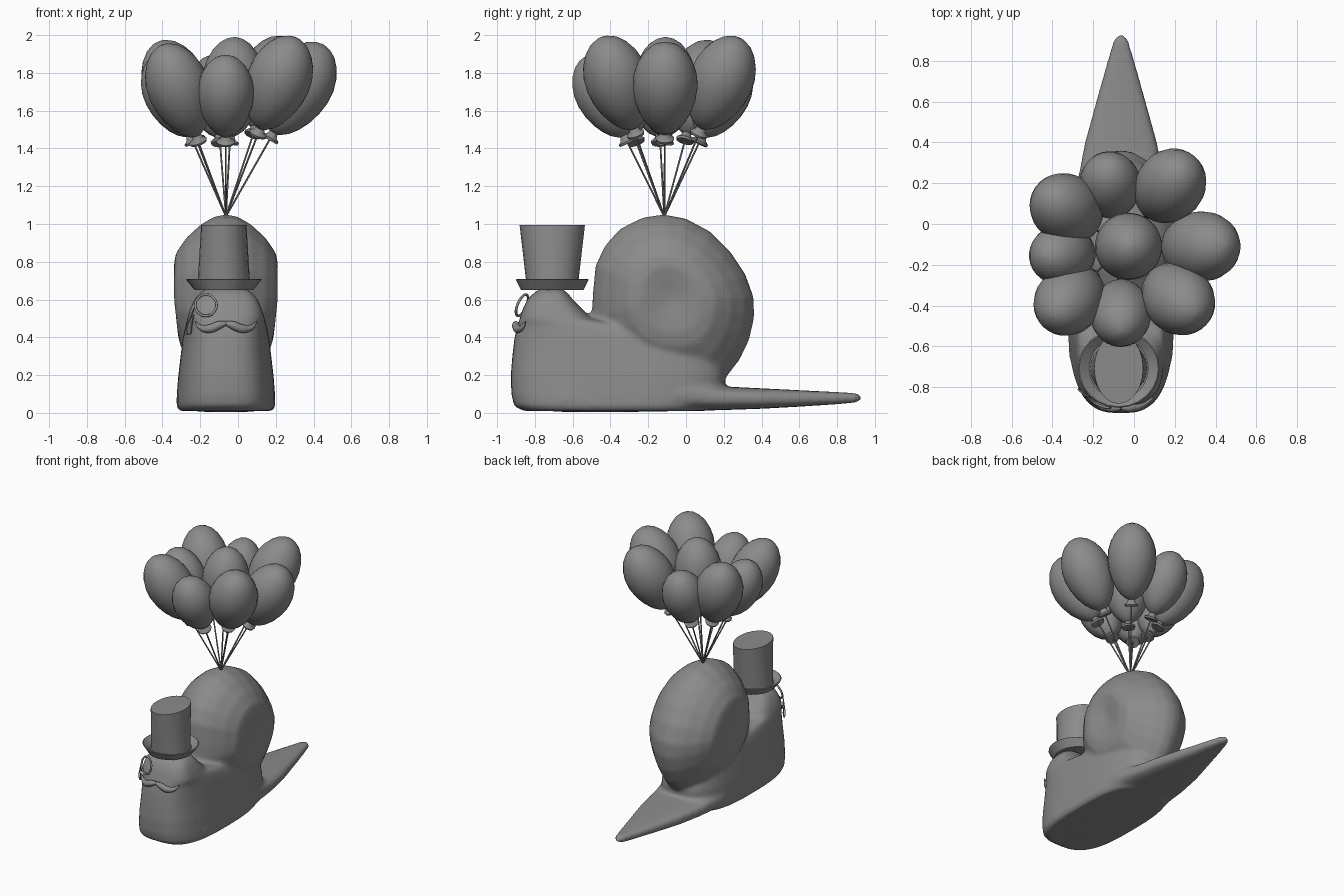
import bpy, bmesh, math
from mathutils import Vector

if "Cube" in bpy.data.objects:
    bpy.data.objects.remove(bpy.data.objects["Cube"])

CX = -0.064                       # centre line of the animal
grey = bpy.data.materials.new("grey")
grey.diffuse_color = (0.26, 0.26, 0.26, 1)
grey.use_nodes = True
grey.node_tree.nodes["Principled BSDF"].inputs["Base Color"].default_value = grey.diffuse_color


def spow(v, p):
    return math.copysign(abs(v) ** p, v)


def loft(name, rings, angle=180):
    """Skin closed rings of points and cap both ends."""
    bm = bmesh.new()
    vs = [[bm.verts.new(p) for p in r] for r in rings]
    n = len(vs[0])
    for a, b in zip(vs, vs[1:]):
        for i in range(n):
            bm.faces.new((a[i], a[(i + 1) % n], b[(i + 1) % n], b[i]))
    bm.faces.new(vs[0])
    bm.faces.new(vs[-1])
    bmesh.ops.recalc_face_normals(bm, faces=bm.faces)
    me = bpy.data.meshes.new(name)
    bm.to_mesh(me)
    bm.free()
    me.materials.append(grey)
    ob = bpy.data.objects.new(name, me)
    bpy.context.collection.objects.link(ob)
    select(ob)
    bpy.ops.object.shade_smooth_by_angle(angle=math.radians(angle))
    return ob


def select(*obs):
    bpy.ops.object.select_all(action='DESELECT')
    for o in obs:
        o.select_set(True)
    bpy.context.view_layer.objects.active = obs[0]


def oval(c, u, v, n=32, e=2):
    """Superellipse ring around c with half axes u and v."""
    c, u, v = Vector(c), Vector(u), Vector(v)
    return [c + u * spow(math.cos(t), 2 / e) + v * spow(math.sin(t), 2 / e)
            for t in (2 * math.pi * i / n for i in range(n))]


def tube(name, pts, radius, radii=None, cyclic=False):
    cu = bpy.data.curves.new(name, 'CURVE')
    cu.dimensions = '3D'
    cu.bevel_depth = radius
    cu.bevel_resolution = 2
    cu.resolution_u = 6
    cu.use_fill_caps = True
    sp = cu.splines.new('BEZIER')
    sp.bezier_points.add(len(pts) - 1)
    for i, (bp, p) in enumerate(zip(sp.bezier_points, pts)):
        bp.co = p
        bp.handle_left_type = bp.handle_right_type = 'AUTO'
        bp.radius = radii[i] if radii else 1
    sp.use_cyclic_u = cyclic
    cu.materials.append(grey)
    ob = bpy.data.objects.new(name, cu)
    bpy.context.collection.objects.link(ob)
    return ob


# Torso and head: z, front y, back y, half width
torso = loft("snail_body", [
    oval((CX, (f + b) / 2, z), (w, 0, 0), (0, (b - f) / 2, 0), 40, 3)
    for z, f, b, w in [(0.01, -0.86, 0.10, 0.245), (0.035, -0.91, 0.15, 0.262),
                       (0.10, -0.925, 0.20, 0.260), (0.20, -0.928, 0.21, 0.252),
                       (0.30, -0.92, 0.18, 0.24), (0.40, -0.908, 0.05, 0.228),
                       (0.46, -0.893, -0.2, 0.215), (0.50, -0.88, -0.50, 0.205),
                       (0.55, -0.865, -0.55, 0.19), (0.60, -0.84, -0.60, 0.168),
                       (0.64, -0.80, -0.63, 0.135), (0.66, -0.76, -0.67, 0.09)]])

# Foot and tail: y, bottom z, top z, half width
foot = loft("foot", [
    oval((CX, y, (b + t) / 2), (w, 0, 0), (0, 0, (t - b) / 2), 32, 3)
    for y, b, t, w in [(-0.8, 0.015, 0.12, 0.2), (-0.65, 0.005, 0.14, 0.255),
                       (-0.4, 0.003, 0.16, 0.262), (0.0, 0.01, 0.18, 0.245),
                       (0.2, 0.015, 0.14, 0.215), (0.4, 0.022, 0.13, 0.177),
                       (0.6, 0.033, 0.12, 0.122), (0.8, 0.046, 0.11, 0.066),
                       (0.9, 0.055, 0.105, 0.036), (0.928, 0.068, 0.092, 0.014)]])

# Shell: side outline scaled across the width, with dimpled flanks
outline = [(-0.50, 0.50), (-0.495, 0.62), (-0.48, 0.78), (-0.43, 0.885), (-0.35, 0.975),
           (-0.23, 1.035), (-0.12, 1.052), (0.0, 1.03), (0.13, 0.96), (0.235, 0.855),
           (0.315, 0.735), (0.36, 0.61), (0.362, 0.50), (0.335, 0.385), (0.285, 0.28),
           (0.20, 0.17), (0.05, 0.12), (-0.15, 0.12), (-0.33, 0.2), (-0.45, 0.35)]
half = [(0.248, 0.06), (0.262, 0.2), (0.276, 0.38), (0.266, 0.53), (0.21, 0.72),
        (0.13, 0.885), (0.06, 0.975)]
slices = [(-x, s) for x, s in half] + [(0, 1)] + [(x, s) for x, s in half[::-1]]
rings = []
for x, s in slices:
    ring = []
    for y, z in outline:
        zz = 0.61 + (z - 0.61) * s
        ring.append((CX + x * (1 - 0.4 * max(0, 0.6 - zz)), -0.08 + (y + 0.08) * s, zz))
    rings.append(ring)
shell = loft("shell", rings)

# Melt the three into one soft body
select(torso, foot, shell)
bpy.ops.object.join()
m = torso.modifiers.new("melt", 'REMESH')
m.mode = 'VOXEL'
m.voxel_size = 0.014
m.use_smooth_shade = True
m = torso.modifiers.new("soften", 'SMOOTH')
m.factor = 0.5
m.iterations = 8

# Top hat: x half, y half, z
HX, HY = -0.075, -0.708


def hat_ring(rx, ry, z):
    return oval((HX, HY, z), (rx, 0, 0), (0, ry, 0), 24)


loft("hat_crown", [hat_ring(0.14, 0.135, 0.655), hat_ring(0.137, 0.14, 0.71),
                   hat_ring(0.12, 0.173, 0.995)], 40)
loft("hat_brim", [hat_ring(0.155, 0.165, 0.65), hat_ring(0.2, 0.193, 0.705),
                  hat_ring(0.194, 0.187, 0.709), hat_ring(0.145, 0.15, 0.672)], 30)

# Monocle with its cord
tube("monocle", [(-0.17 + 0.056 * math.cos(t), -0.868 + 0.02 * math.sin(t)
                  - 0.025 * math.cos(t), 0.57 + 0.056 * math.sin(t))
                 for t in (math.pi * i / 4 for i in range(8))], 0.007, cyclic=True)
tube("monocle_cord", [(-0.226, -0.845, 0.565), (-0.25, -0.83, 0.51), (-0.272, -0.81, 0.43),
                      (-0.262, -0.815, 0.415), (-0.245, -0.83, 0.47), (-0.235, -0.84, 0.52)],
     0.004)

# Moustache halves
for s in (-1, 1):
    tube("moustache_half", [(CX + s * x, y, z) for x, y, z in
                            [(0.0, -0.9, 0.475), (0.04, -0.9, 0.463), (0.085, -0.89, 0.445),
                             (0.13, -0.87, 0.45), (0.163, -0.85, 0.482)]],
         0.024, [0.5, 0.95, 1.0, 0.65, 0.12])

# Balloons: centre, half length, radius
KNOT = Vector((CX, -0.115, 1.04))
PROFILE = [(-1, 0.08), (-0.96, 0.22), (-0.86, 0.43), (-0.7, 0.63), (-0.48, 0.81), (-0.22, 0.94),
           (0.05, 1.0), (0.3, 0.975), (0.53, 0.87), (0.73, 0.7), (0.88, 0.49), (0.97, 0.25),
           (1, 0.03)]
balloons = [((-0.065, -0.43, 1.675), 0.235, 0.15), ((-0.31, -0.365, 1.705), 0.27, 0.165),
            ((-0.345, -0.15, 1.68), 0.235, 0.15), ((-0.325, 0.07, 1.72), 0.27, 0.168),
            ((-0.115, 0.185, 1.675), 0.235, 0.15), ((0.17, 0.18, 1.745), 0.27, 0.17),
            ((0.32, -0.11, 1.715), 0.27, 0.172), ((0.21, -0.36, 1.745), 0.27, 0.17),
            ((-0.028, -0.11, 1.725), 0.265, 0.165)]
for c, h, r in balloons:
    c = Vector(c)
    d = (c - KNOT).normalized()
    u = d.cross(Vector((0.3, 0.9, 0.1))).normalized()
    v = d.cross(u)
    loft("balloon", [oval(c + d * h * t, u * r * k, v * r * k, 28) for t, k in PROFILE])
    tip = c - d * h
    loft("balloon_neck", [oval(tip + d * a, u * k, v * k, 12) for a, k in
                          [(0.015, 0.02), (-0.015, 0.03), (-0.03, 0.05), (-0.042, 0.046)]], 40)
    loft("string", [oval(p, u * 0.005, v * 0.005, 8) for p in (KNOT - d * 0.02, tip)], 40)
